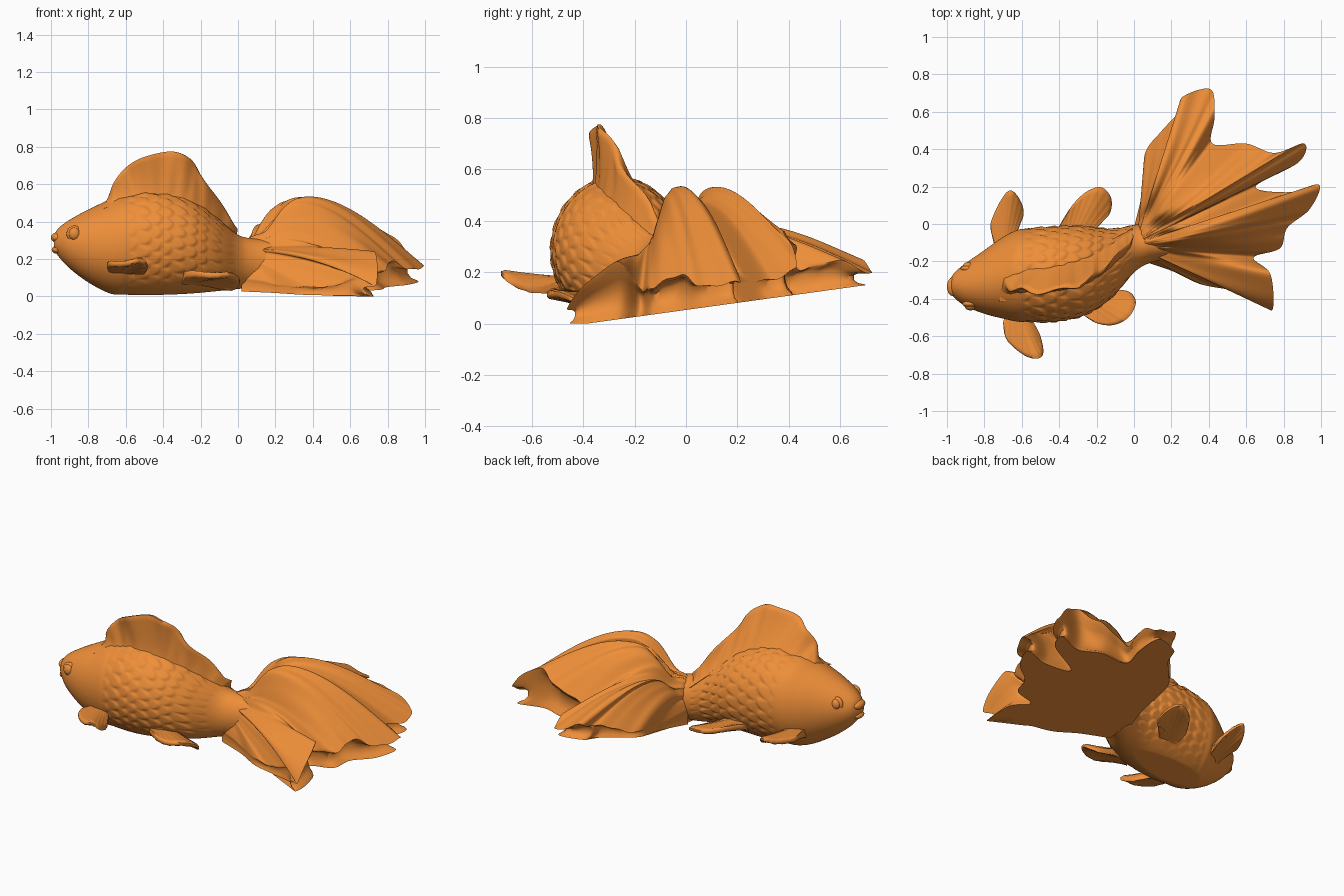
import bpy, bmesh, math
from mathutils import Vector

if "Cube" in bpy.data.objects:
    bpy.data.objects.remove(bpy.data.objects["Cube"])


def spline(pts, n):
    """Smooth resampling of control tuples of any size."""
    out, m = [], len(pts) - 1
    for k in range(n):
        f = k / (n - 1) * m
        i = min(int(f), m - 1)
        t = f - i
        p0, p1, p2, p3 = (pts[min(max(i + o, 0), m)] for o in (-1, 0, 1, 2))
        out.append(tuple(b + 0.5 * t * (c - a + t * (2*a - 5*b + 4*c - d + t * (3*(b - c) + d - a)))
                         for a, b, c, d in zip(p0, p1, p2, p3)))
    return out


def loft(name, rings):
    """Closed rings joined in order, with both ends capped."""
    bm = bmesh.new()
    vs = [[bm.verts.new(p) for p in r] for r in rings]
    n = len(vs[0])
    for a, b in zip(vs, vs[1:]):
        for i in range(n):
            bm.faces.new((a[i], a[(i + 1) % n], b[(i + 1) % n], b[i]))
    bm.faces.new(vs[0])
    bm.faces.new(vs[-1])
    bmesh.ops.recalc_face_normals(bm, faces=bm.faces)
    me = bpy.data.meshes.new(name)
    bm.to_mesh(me)
    bm.free()
    return finish(bpy.data.objects.new(name, me), True)


mat = bpy.data.materials.new("orange")
mat.diffuse_color = (0.85, 0.27, 0.04, 1)
mat.use_nodes = True
mat.node_tree.nodes["Principled BSDF"].inputs["Base Color"].default_value = mat.diffuse_color


def finish(ob, link=False):
    if link:
        bpy.context.collection.objects.link(ob)
    ob.data.materials.append(mat)
    bpy.ops.object.select_all(action='DESELECT')
    ob.select_set(True)
    bpy.context.view_layer.objects.active = ob
    bpy.ops.object.shade_smooth_by_angle(angle=math.radians(60))
    return ob


def step(a, b, x):
    t = min(max((x - a) / (b - a), 0), 1)
    return t * t * (3 - 2 * t)


def ground(y):
    """Sloping flat underside shared by body and tail."""
    return max(0, .053 + .138 * y)


def scale_height(u, v):
    """Overlapping shingle pattern; each scale rises towards its rear edge."""
    best = 0
    for i in range(int(u) - 1, int(u) + 2):
        dv = (v - 0.5 * (i % 2)) - round(v - 0.5 * (i % 2))
        du = u - i
        r = math.hypot(du / 1.25, dv / 0.62)
        if du > -0.3 and r < 1:
            best = max(best, (0.3 + 0.7 * du) * min(1, (1 - r) * 3.5))
    return best


# body: x, y range, z range of each section
sections = [(-0.985, -.365, -.305, .255, .325), (-0.96, -.395, -.26, .215, .365),
            (-0.9, -.44, -.21, .15, .41), (-0.8, -.48, -.14, .075, .465),
            (-0.7, -.505, -.07, .025, .51), (-0.6, -.52, -.03, .005, .55),
            (-0.45, -.525, -.015, 0, .57), (-0.3, -.50, -.01, .01, .54),
            (-0.2, -.455, -.02, .02, .49), (-0.1, -.375, -.025, .03, .41),
            (0, -.26, -.005, .04, .33), (0.08, -.21, .0, .05, .31), (0.2, -.18, -.01, .07, .3)]
rings = []
for x, y0, y1, z0, z1 in spline(sections, 210):
    ring = []
    for k in range(224):
        a = 2 * math.pi * k / 224
        c, s = math.cos(a), math.sin(a)
        gill = -0.66 + 0.05 * abs(c)
        m = step(gill, gill + .1, x) * (1 - step(-.12, .02, x)) * step(-.95, -.4, s)
        wobble = .12 * math.sin(9 * x + 3 * a) + .1 * math.sin(31 * x)
        d = m * (0.0125 * scale_height((x + 1) / .065 + wobble, k / 224 * 24 + wobble) - .006)
        d += 0.004 * step(gill - .12, gill, x) * (1 - step(gill, gill + .04, x))
        y = (y0 + y1) / 2 + ((y1 - y0) / 2 + d) * c
        ring.append((x, y, max(ground(y), (z0 + z1) / 2 + ((z1 - z0) / 2 + d) * s)))
    rings.append(ring)
loft("body", rings)


# head details: eyes and lips
def blob(name, loc, size):
    bpy.ops.mesh.primitive_uv_sphere_add(segments=24, ring_count=16, location=loc)
    ob = bpy.context.object
    ob.name = name
    ob.scale = size
    finish(ob)


for side, loc in (("left", (-.885, -.226, .335)), ("right", (-.875, -.439, .335))):
    blob("eye_" + side, loc, (.03, .023, .033))
    blob("eye_rim_" + side, (loc[0], loc[1] + (-.012 if side == "left" else .012), loc[2]), (.042, .021, .044))
blob("upper_lip", (-.965, -.335, .315), (.035, .052, .028))
blob("lower_lip", (-.964, -.335, .25), (.032, .044, .022))


def fin(name, base, edge, t0, t1, side, ripple, waves, nu=60, ns=16, power=.6):
    """Tapered sheet between a base curve and an edge curve, with ruffles."""
    side = Vector(side)
    cols = []
    for j, (b, e) in enumerate(zip(spline(base, nu), spline(edge, nu))):
        b, e, u = Vector(b), Vector(e), j / (nu - 1)
        front, back = [], []
        for i in range(ns + 1):
            s = i / ns
            p = b.lerp(e, s) + side * ripple * s * s * math.sin(waves * 2 * math.pi * u + s)
            t = (t0 + (t1 - t0) * s ** power) * (1 + 0.1 * s * math.cos(u * 70))
            if i == ns:
                t *= 0.5
            front.append(p + side * t)
            back.append(p - side * t)
        cols.append(front + back[::-1])
    loft(name, cols)


# dorsal fin
fin("dorsal_fin",
    [(-.7, -.31, .47), (-.55, -.28, .5), (-.4, -.27, .5), (-.25, -.24, .46), (-.12, -.18, .36), (-.03, -.13, .28)],
    [(-.7, -.32, .52), (-.66, -.34, .61), (-.6, -.35, .69), (-.5, -.36, .745), (-.36, -.345, .775),
     (-.26, -.31, .74), (-.2, -.27, .65), (-.12, -.2, .54), (-.04, -.12, .42), (-.005, -.08, .36)],
    .11, .011, (0.2, 0.98, 0), .012, 5, nu=90)

# paired fins: root pair, then the outline from front to back
paired = {
    "pectoral_fin_left": ([(-.74, -.14, .15), (-.64, -.1, .15)],
                          [(-.76, -.06, .17), (-.765, .01, .17), (-.71, .13, .19), (-.66, .18, .2),
                           (-.61, .13, .17), (-.59, .05, .14), (-.63, -.04, .13)]),
    "pectoral_fin_right": ([(-.68, -.44, .15), (-.58, -.46, .15)],
                           [(-.7, -.53, .16), (-.68, -.62, .175), (-.59, -.7, .185), (-.52, -.72, .19),
                            (-.485, -.69, .165), (-.5, -.6, .14), (-.54, -.52, .135)]),
    "pelvic_fin_left": ([(-.38, -.08, .12), (-.26, -.1, .12)],
                        [(-.4, -.01, .14), (-.33, .1, .15), (-.25, .175, .15), (-.17, .195, .14),
                         (-.12, .13, .11), (-.14, .04, .1), (-.24, -.01, .1)]),
    "pelvic_fin_right": ([(-.3, -.42, .1), (-.2, -.36, .09)],
                         [(-.28, -.48, .115), (-.2, -.53, .12), (-.11, -.54, .12), (-.03, -.5, .11),
                          (.01, -.42, .08), (-.03, -.36, .05), (-.14, -.35, .06)])}
for name, (root, edge) in paired.items():
    fin(name, root, edge, .035, .015, (0, 0, 1), .008, 2, nu=40)

# fan tail: outline x, y, then crest height halfway and at the rim
outline = [(0, -.02, .2, .15), (.05, .2, .2, .12), (.06, .38, .25, .14), (.15, .5, .31, .18),
           (.24, .6, .36, .22), (.26, .68, .38, .24), (.41, .72, .36, .2), (.43, .57, .37, .24),
           (.42, .43, .42, .22), (.6, .43, .49, .3), (.75, .38, .52, .35), (.91, .43, .51, .24),
           (.88, .33, .46, .16), (.65, .2, .42, .2), (.83, .17, .46, .26), (.99, .21, .49, .16),
           (.94, .08, .51, .15), (.82, -.02, .48, .18), (.78, -.13, .36, .15), (.64, -.18, .3, .13),
           (.73, -.27, .27, .24), (.74, -.46, .21, .07), (.66, -.385, .2, .1), (.5, -.35, .17, .06),
           (.35, -.32, .15, .05), (.2, -.25, .16, .07), (.02, -.19, .17, .1)]
NU, NS = 360, 40
cols = []
for j, (x, y, hm, he) in enumerate(spline(outline, NU)):
    u = j / (NU - 1)
    mid = max(0, math.sin(math.pi * u)) ** 0.5
    cx, cy = .02, -.045 - .1 * u
    h0 = .15 + .14 * mid

    def place(s, top):
        px, py = cx + (x - cx) * s, cy + (y - cy) * s
        floor = ground(py)
        h = h0 * (1 - s) * (1 - 2*s) + hm * 4 * s * (1 - s) + he * s * (2*s - 1)
        # crest leans towards the body, neck is kept slim
        h += max(0, hm - h0) * (1.8 * s * (1 - s) * (1 - 2*s) - .42 * math.exp(-((s - .15) / .1) ** 2))
        h += mid * s * (.01 * math.sin(u * 95 + 2 * s) + .006 * math.sin(u * 210 + 4 * s))
        return (px, py, floor + max(h - floor, .015) * top)

    col = [place(i / NS, 1) for i in range(NS + 1)]
    # rim folds over a shallow hollow, then the flat underside
    col += [place(*p) for p in ((.985, .86), (.94, .68), (.91, .5), (.91, .3), (.93, .15), (.96, .07), (.97, 0))]
    col += [place(s, 0) for s in (.7, .4, .1, 0)]
    cols.append(col)
loft("tail_fin", cols)
